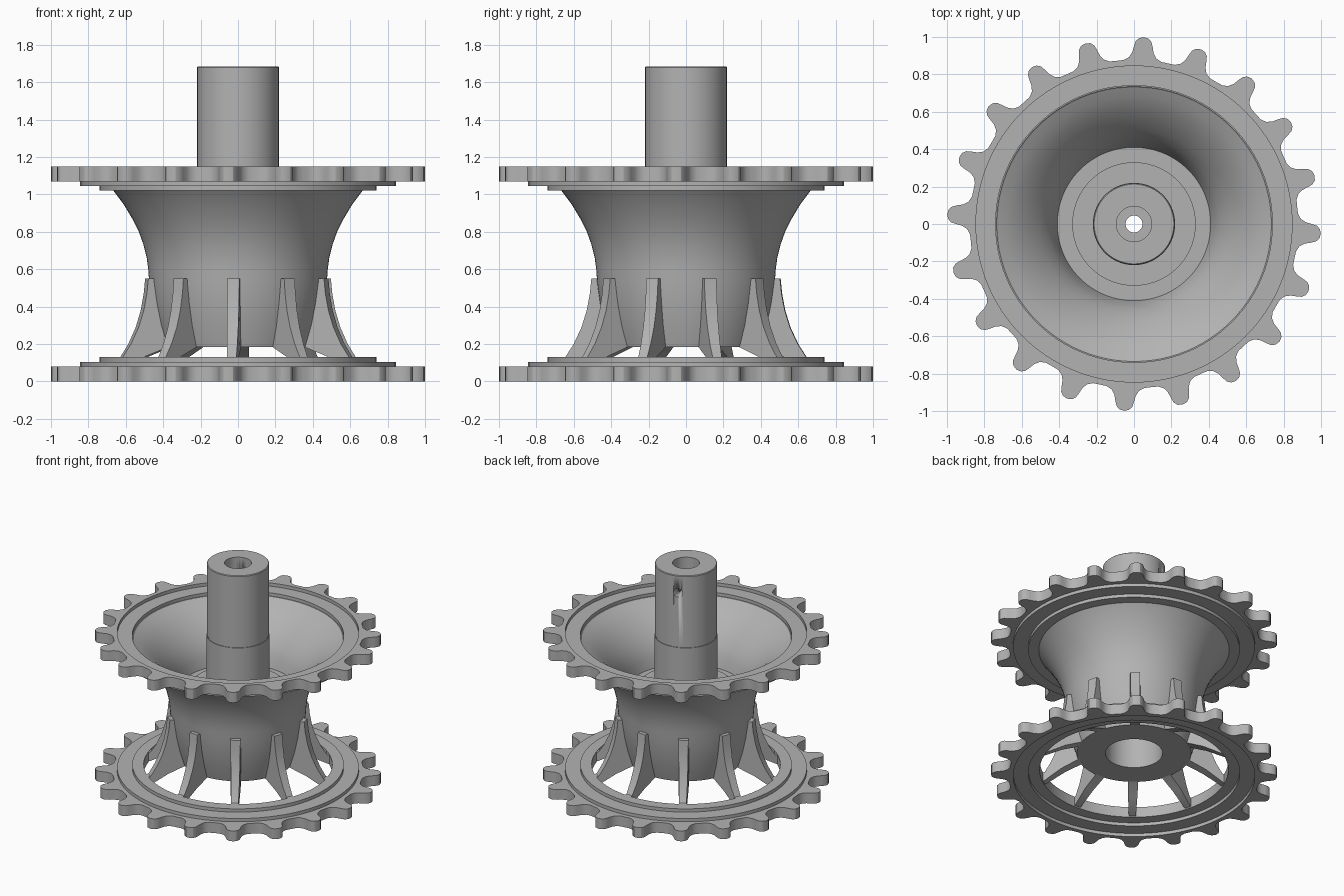
import bpy, bmesh, math
from math import sin, cos, radians, pi
from mathutils import Matrix, Vector

cube = bpy.data.objects.get("Cube")
if cube:
    bpy.data.objects.remove(cube, do_unlink=True)

HEIGHT = 1.15      # outer face of the upper sprocket
PHASE = 15         # angle of the first tooth and spoke
TEETH, SPOKES, SEGMENTS = 20, 10, 96

metal = bpy.data.materials.new("grey_metal")
metal.use_nodes = True
GREY = (0.45, 0.45, 0.45, 1)
metal.diffuse_color = GREY
metal.node_tree.nodes["Principled BSDF"].inputs["Base Color"].default_value = GREY


def finish(name, bm, flip=False):
    """Turn a bmesh into a smooth shaded object, optionally upside down."""
    if flip:
        for v in bm.verts:
            v.co.z = HEIGHT - v.co.z
    bmesh.ops.recalc_face_normals(bm, faces=bm.faces)
    mesh = bpy.data.meshes.new(name)
    bm.to_mesh(mesh)
    bm.free()
    mesh.materials.append(metal)
    obj = bpy.data.objects.new(name, mesh)
    bpy.context.collection.objects.link(obj)
    bpy.ops.object.select_all(action='DESELECT')
    obj.select_set(True)
    bpy.context.view_layer.objects.active = obj
    bpy.ops.object.shade_smooth_by_angle(angle=radians(30))
    return obj


def bridge(bm, loops):
    """Join closed vertex loops, the last one back to the first."""
    n = len(loops[0])
    for a, b in zip(loops, loops[1:] + loops[:1]):
        for i in range(n):
            j = (i + 1) % n
            bm.faces.new((a[i], a[j], b[j], b[i]))


def lathe(name, profile, flip=False):
    """Revolve a closed (radius, height) outline about z."""
    bm = bmesh.new()
    angles = [2 * pi * i / SEGMENTS for i in range(SEGMENTS)]
    bridge(bm, [[bm.verts.new((r * cos(a), r * sin(a), z)) for a in angles]
                for r, z in profile])
    return finish(name, bm, flip)


def sprocket(name, flip):
    """Toothed ring made of one rounded tooth repeated around the rim."""
    half = [(0.025, 0.994), (0.042, 0.977), (0.05, 0.95), (0.057, 0.918),
            (0.073, 0.89), (0.1, 0.873), (0.128, 0.868)]
    tooth = [(-x, y) for x, y in reversed(half)] + [(0, 1.0)] + half
    outer = []
    for k in range(TEETH):
        turn = Matrix.Rotation(radians(PHASE + 360 / TEETH * k), 3, 'Z')
        outer += [turn @ Vector((y, x, 0)) for x, y in tooth]
    inner = [p.normalized() * 0.845 for p in outer]
    bm = bmesh.new()
    bridge(bm, [[bm.verts.new((p.x, p.y, z)) for p in pts]
                for pts, z in ((outer, 0), (outer, 0.08), (inner, 0.08), (inner, 0))])
    return finish(name, bm, flip)


# Toothed rims with stepped inner rings
sprocket("lower_sprocket", False)
sprocket("upper_sprocket", True)
steps = [(0.74, 0.025), (0.846, 0.025), (0.846, 0.105), (0.74, 0.105), (0.74, 0.13)]
lathe("lower_stepped_ring", steps + [(0.66, 0.13), (0.66, 0.05), (0.74, 0.05)])
lathe("upper_stepped_ring", steps + [(0.65, 0.13), (0.735, 0.05), (0.74, 0.05)], True)

# Flared hub: outer wall upwards, inner bowl downwards, then the lower socket
outer_wall = [(0.40, 0.185), (0.435, 0.3), (0.46, 0.42), (0.475, 0.53), (0.48, 0.6),
              (0.488, 0.66), (0.505, 0.73), (0.53, 0.8), (0.565, 0.87), (0.61, 0.945),
              (0.67, 1.025)]
inner_bowl = [(0.74, 1.1), (0.68, 1.07), (0.62, 1.03), (0.56, 0.975), (0.505, 0.915),
              (0.46, 0.85), (0.43, 0.785), (0.41, 0.71)]
floor = [(0.33, 0.71), (0.33, 0.74), (0.19, 0.74), (0.19, 0.55), (0.2, 0.55), (0.2, 0.185)]
lathe("flared_hub", outer_wall + inner_bowl + floor)

# Hollow shaft with a seam, a wide top bore and a narrow through hole
shaft = lathe("shaft", [(0.045, 0.55), (0.22, 0.55), (0.22, 1.13), (0.215, 1.13), (0.215, 1.14),
                        (0.218, 1.14), (0.218, 1.68), (0.213, 1.685), (0.094, 1.685),
                        (0.094, 1.2), (0.045, 1.2)])

# Small cross hole in one side of the shaft
bm = bmesh.new()
bmesh.ops.create_cone(bm, cap_ends=True, segments=24, radius1=0.032, radius2=0.032, depth=0.2)
cutter = finish("pin_hole_cutter", bm)
spin = radians(PHASE + 95)
cutter.matrix_world = (Matrix.Translation((0.18 * cos(spin), 0.18 * sin(spin), 1.55))
                       @ Matrix.Rotation(spin, 4, 'Z') @ Matrix.Rotation(pi / 2, 4, 'Y'))
cutter.hide_render = True
cutter.hide_set(True)
cut = shaft.modifiers.new("pin_hole", 'BOOLEAN')
cut.operation = 'DIFFERENCE'
cut.object = cutter

# Curved fins joining the hub to the lower ring, thinner towards the rim
fin = [(0.38, 0.19), (0.44, 0.55), (0.505, 0.55), (0.513, 0.47), (0.53, 0.38), (0.558, 0.29),
       (0.6, 0.2), (0.645, 0.13), (0.67, 0.125), (0.67, 0.06), (0.65, 0.06), (0.52, 0.135)]
for k in range(SPOKES):
    bm = bmesh.new()
    sides = []
    for s in (-1, 1):
        sides.append([bm.verts.new((r, s * (0.037 - 0.06 * max(0, r - 0.45)), z)) for r, z in fin])
        bm.faces.new(sides[-1])
    for i in range(len(fin)):
        j = (i + 1) % len(fin)
        bm.faces.new((sides[0][i], sides[0][j], sides[1][j], sides[1][i]))
    bm.transform(Matrix.Rotation(radians(PHASE + 360 / SPOKES * k), 4, 'Z'))
    finish(f"fin_{k + 1}", bm)
